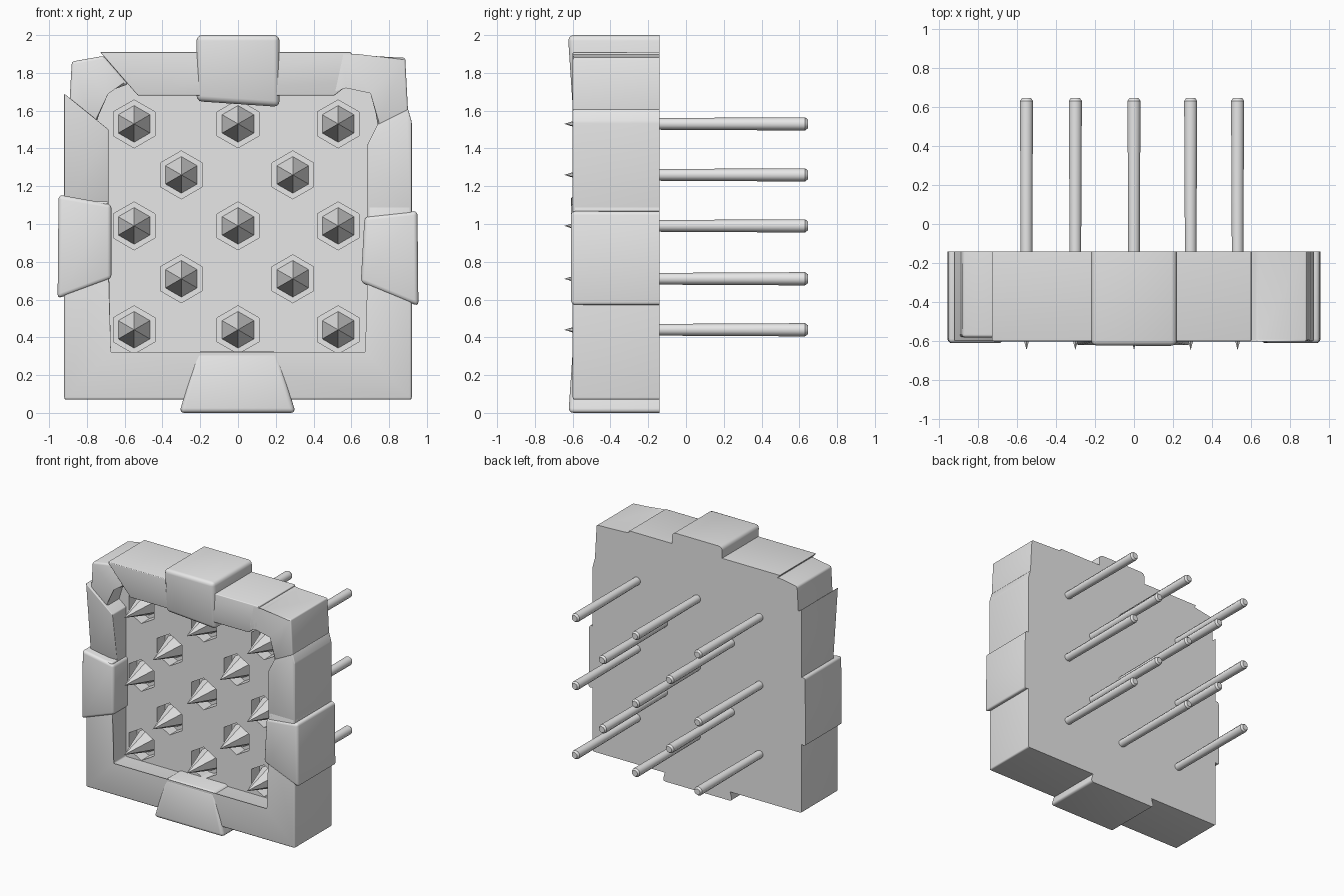
import bpy, bmesh, math
from mathutils import Matrix, Vector

cube = bpy.data.objects.get("Cube")
if cube:
    bpy.data.objects.remove(cube)

stone = bpy.data.materials.new("light grey stone")
stone.use_nodes = True
GREY = (0.8, 0.8, 0.8, 1)
stone.diffuse_color = GREY
stone.node_tree.nodes["Principled BSDF"].inputs["Base Color"].default_value = GREY

BACK, FRONT, PANEL, FLOOR = -0.14, -0.6, -0.43, -0.33


def finish(bm, name, smooth=False):
    bmesh.ops.recalc_face_normals(bm, faces=bm.faces)
    mesh = bpy.data.meshes.new(name)
    bm.to_mesh(mesh)
    bm.free()
    mesh.materials.append(stone)
    obj = bpy.data.objects.new(name, mesh)
    bpy.context.collection.objects.link(obj)
    if smooth:
        bpy.ops.object.select_all(action='DESELECT')
        obj.select_set(True)
        bpy.context.view_layer.objects.active = obj
        bpy.ops.object.shade_smooth_by_angle(angle=math.radians(50))
    return obj


def slab(name, outline, front=FRONT, back=BACK, bevel=0.0, lean=None):
    """Extrude an x-z outline to the back; lean(x, z) shifts the front face."""
    bm = bmesh.new()
    shift = lean or (lambda x, z: 0)
    near = [bm.verts.new((x, front + shift(x, z), z)) for x, z in outline]
    far = [bm.verts.new((x, back, z)) for x, z in outline]
    bm.faces.new(near)
    bm.faces.new(far[::-1])
    for i in range(len(near)):
        j = (i + 1) % len(near)
        bm.faces.new((near[j], near[i], far[i], far[j]))
    if bevel:
        edges = [e for e in bm.edges if any(v.co.y < back - 0.01 for v in e.verts)]
        bmesh.ops.bevel(bm, geom=edges, offset=bevel, segments=3,
                        profile=0.5, affect='EDGES')
    return finish(bm, name, smooth=bevel > 0)


def add_cone(bm, x, z, y0, y1, r0, r1, sides):
    """Cone or prism along y, from y0 (radius r0) to y1 (radius r1), corner up."""
    pose = (Matrix.Translation((x, (y0 + y1) / 2, z))
            @ Matrix.Rotation(-math.pi / 2, 4, 'X'))
    bmesh.ops.create_cone(bm, cap_ends=True, segments=sides, radius1=r0,
                          radius2=r1, depth=y1 - y0, matrix=pose)


# Staggered spike positions
spots = []
for row, z in enumerate((0.44, 0.71, 0.99, 1.26, 1.53)):
    spots += [(x, z) for x in ((-0.3, 0.29) if row % 2 else (-0.55, 0, 0.53))]

# Recessed panel with hexagonal sockets
panel = slab("back_panel", [(-0.8, 0.2), (0.8, 0.2), (0.8, 1.8), (-0.8, 1.8)], PANEL)
bm = bmesh.new()
for x, z in spots:
    add_cone(bm, x, z, PANEL - 0.1, FLOOR, 0.127, 0.127, 6)
cutter = finish(bm, "socket_cutter")
cutter.hide_render = True
mod = panel.modifiers.new("sockets", 'BOOLEAN')
mod.operation = 'DIFFERENCE'
mod.object = cutter
bpy.context.view_layer.objects.active = panel
bpy.ops.object.modifier_apply(modifier=mod.name)
bpy.data.objects.remove(cutter)

# Spikes and the rods that push them
bm = bmesh.new()
for x, z in spots:
    add_cone(bm, x, z, -0.645, FLOOR + 0.01, 0, 0.1, 6)
finish(bm, "spikes")
bm = bmesh.new()
for x, z in spots:
    add_cone(bm, x, z, FLOOR, 0.63, 0.03, 0.035, 10)
    add_cone(bm, x, z, 0.63, 0.645, 0.035, 0.024, 10)
finish(bm, "rods", smooth=True)

# Frame stones
slab("lower_frame", [(-0.92, 0.07), (0.92, 0.07), (0.92, 1.1), (0.685, 1.1),
                     (0.685, 0.31), (-0.685, 0.31), (-0.685, 1.12), (-0.92, 1.12)],
     bevel=0.012)
slab("right_frame", [(0.685, 1), (0.92, 1), (0.92, 1.54), (0.9, 1.61),
                     (0.74, 1.53), (0.685, 1.42)], bevel=0.008)
slab("right_corner", [(0.9, 1.6), (0.885, 1.88), (0.63, 1.89), (0.55, 1.91),
                      (0.5, 1.68), (0.57, 1.73), (0.71, 1.7), (0.74, 1.52)], bevel=0.01)
slab("top_frame", [(-0.73, 1.91), (-0.53, 1.68), (0.51, 1.68), (0.6, 1.75),
                   (0.6, 1.91)], bevel=0.006)
slab("left_corner", [(-0.9, 1.5), (-0.88, 1.86), (-0.71, 1.89), (-0.58, 1.74),
                     (-0.7, 1.7), (-0.76, 1.5)], front=-0.58, bevel=0.015)
slab("left_frame", [(-0.92, 1.08), (-0.685, 1.08), (-0.685, 1.5), (-0.92, 1.69)],
     bevel=0.006, lean=lambda x, z: max(0, 1.4 - z) * 0.2)

# Raised blocks at the middle of each side
slab("top_block", [(-0.22, 1.65), (0.22, 1.62), (0.22, 2), (-0.22, 2)], bevel=0.03,
     lean=lambda x, z: -0.025 * (z > 1.9))
slab("bottom_block", [(-0.31, 0), (0.305, 0), (0.21, 0.325), (-0.22, 0.325)],
     bevel=0.025, lean=lambda x, z: -0.022 * (z < 0.1))
slab("right_side_block", [(-0.955, 0.605), (-0.67, 0.71), (-0.67, 1.105), (-0.95, 1.155)],
     front=-0.61, bevel=0.022)
slab("left_side_block", [(0.65, 0.69), (0.955, 0.565), (0.95, 1.07), (0.67, 1.04)],
     front=-0.61, bevel=0.022)
